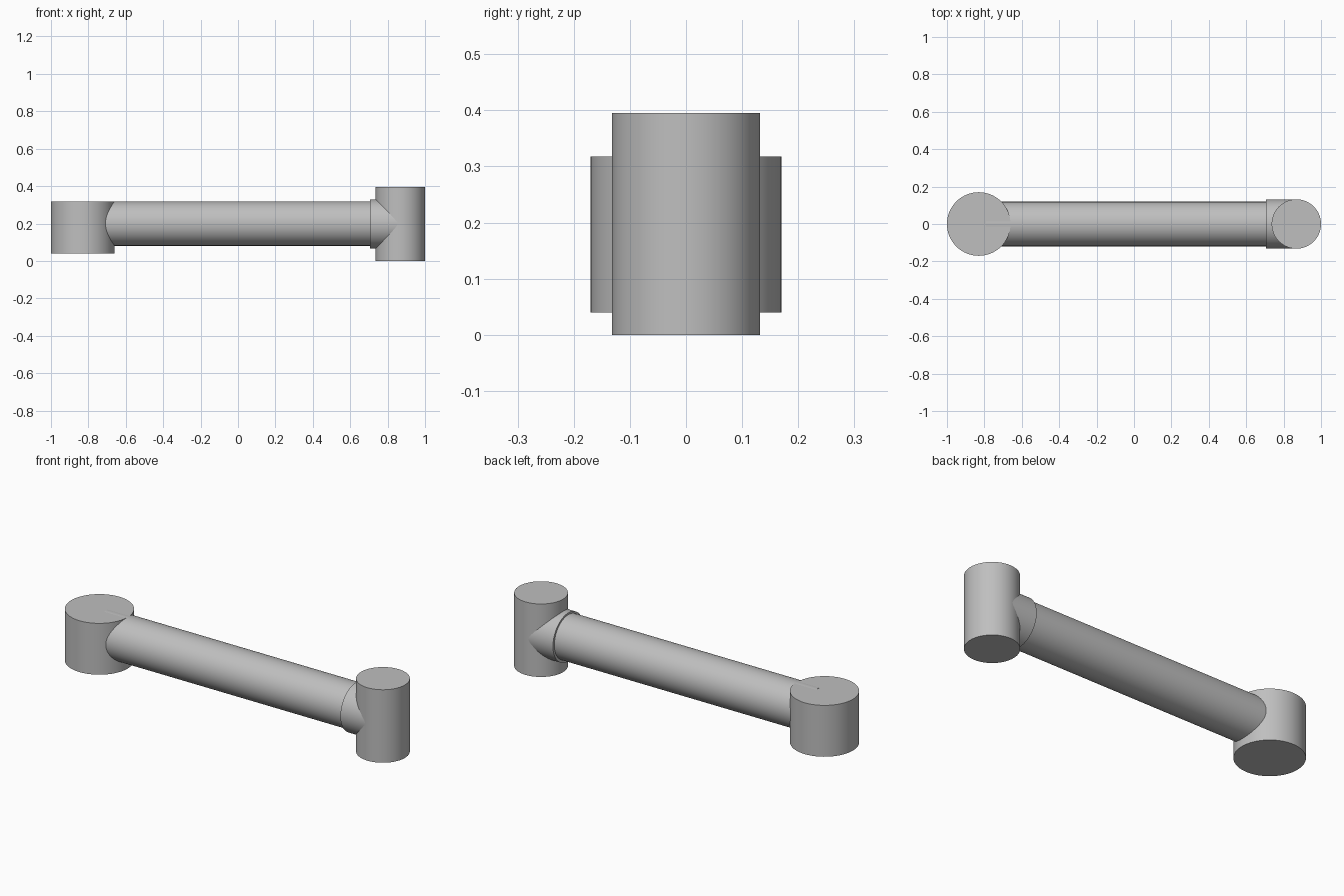
import bpy
import math

cube = bpy.data.objects.get("Cube")
if cube:
    bpy.data.objects.remove(cube, do_unlink=True)

# Single grey material
grey = bpy.data.materials.new("light grey")
grey.use_nodes = True
colour = (0.52, 0.52, 0.52, 1)
grey.diffuse_color = colour
grey.node_tree.nodes["Principled BSDF"].inputs["Base Color"].default_value = colour


def cylinder(name, radius, start, end, along_x=False, offset=0.0):
    """Smooth cylinder from start to end on its axis; offset is the other coordinate."""
    middle = (start + end) / 2
    location = (middle, 0, offset) if along_x else (offset, 0, middle)
    rotation = (0, math.pi / 2, 0) if along_x else (0, 0, 0)
    bpy.ops.mesh.primitive_cylinder_add(vertices=64, radius=radius, depth=end - start,
                                        location=location, rotation=rotation)
    part = bpy.context.object
    part.name = name
    part.data.materials.append(grey)
    bpy.ops.object.shade_smooth_by_angle(angle=math.radians(30))
    return part


# Upright bosses at both ends
cylinder("wide_end_boss", 0.17, 0.04, 0.318, offset=-0.83)
cylinder("tall_end_boss", 0.132, 0.0, 0.395, offset=0.868)

# Connecting arm and the collar that joins it to the tall boss
cylinder("arm_tube", 0.119, -0.79, 0.76, along_x=True, offset=0.2)
cylinder("arm_collar", 0.131, 0.705, 0.868, along_x=True, offset=0.198)
